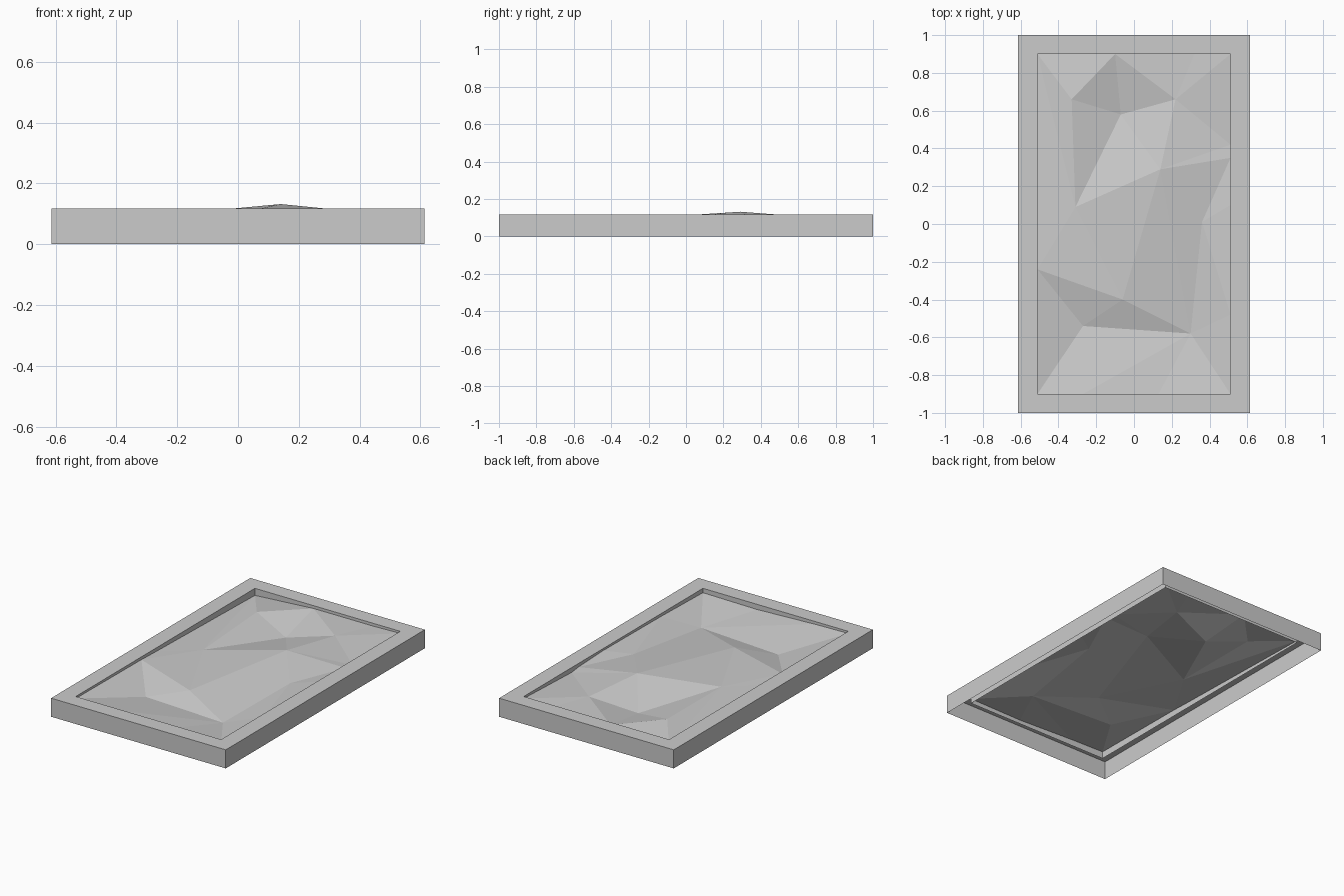
import bpy
import bmesh

cube = bpy.data.objects.get("Cube")
if cube:
    bpy.data.objects.remove(cube, do_unlink=True)

# One plain stone grey for everything
grey = bpy.data.materials.new("stone_grey")
grey.use_nodes = True
colour = (0.6, 0.6, 0.6, 1)
grey.diffuse_color = colour
grey.node_tree.nodes["Principled BSDF"].inputs["Base Color"].default_value = colour


def add_object(name, bm):
    mesh = bpy.data.meshes.new(name)
    bm.to_mesh(mesh)
    bm.free()
    mesh.materials.append(grey)
    obj = bpy.data.objects.new(name, mesh)
    bpy.context.collection.objects.link(obj)
    return obj


def rectangle(bm, half_x, half_y, z):
    signs = ((-1, -1), (1, -1), (1, 1), (-1, 1))
    return [bm.verts.new((sx * half_x, sy * half_y, z)) for sx, sy in signs]


# Frame: outer wall, flat rim and short inner lip, open underneath
WIDTH, LENGTH, HEIGHT = 0.614, 1.0, 0.118
IN_X, IN_Y, LIP = 0.511, 0.9, 0.06
bm = bmesh.new()
loops = [
    rectangle(bm, WIDTH, LENGTH, 0),
    rectangle(bm, WIDTH, LENGTH, HEIGHT),
    rectangle(bm, IN_X, IN_Y, HEIGHT),
    rectangle(bm, IN_X, IN_Y, LIP),
]
for lower, upper in zip(loops, loops[1:]):
    for i in range(len(lower)):
        j = (i + 1) % len(lower)
        bm.faces.new((lower[i], lower[j], upper[j], upper[i]))
add_object("frame", bm)

# Rocky ground: labelled peaks, hollows and border points
points = {
    # corners
    "A": (-IN_X, IN_Y, 0.073), "B": (IN_X, IN_Y, 0.105),
    "C": (IN_X, -IN_Y, 0.09), "D": (-IN_X, -IN_Y, 0.105),
    # back edge
    "b": (-0.1, IN_Y, 0.1), "e": (0.32, IN_Y, 0.1),
    # right-hand edge
    "h": (IN_X, 0.42, 0.087), "i": (IN_X, 0.35, 0.095),
    "k": (IN_X, 0.1, 0.105), "p": (IN_X, -0.48, 0.1),
    # front edge
    "q": (-0.27, -IN_Y, 0.1), "r": (0.13, -IN_Y, 0.085),
    # left-hand edge
    "l": (-IN_X, -0.24, 0.1), "s": (-IN_X, -0.08, 0.095),
    # inner points
    "a": (-0.33, 0.66, 0.108), "c": (-0.07, 0.58, 0.045),
    "d": (0.22, 0.66, 0.104), "f": (0.14, 0.29, 0.132),
    "g": (-0.31, 0.09, 0.09), "j": (0.36, 0.01, 0.088),
    "m": (-0.06, -0.4, 0.087), "n": (-0.27, -0.54, 0.043),
    "o": (0.3, -0.58, 0.046),
}
facets = (
    "Aba abc bdc bed eBd Bhd dhf cdf cfg acg Aag Ags slg glm gmf "
    "lnm lDn nom nqo Dqn qro rCo Cpo opj pkj kij fih fji fmo foj"
)
bm = bmesh.new()
verts = {label: bm.verts.new(co) for label, co in points.items()}
for facet in facets.split():
    face = bm.faces.new([verts[label] for label in facet])
    face.normal_update()
    if face.normal.z < 0:
        face.normal_flip()
add_object("rocky_ground", bm)
